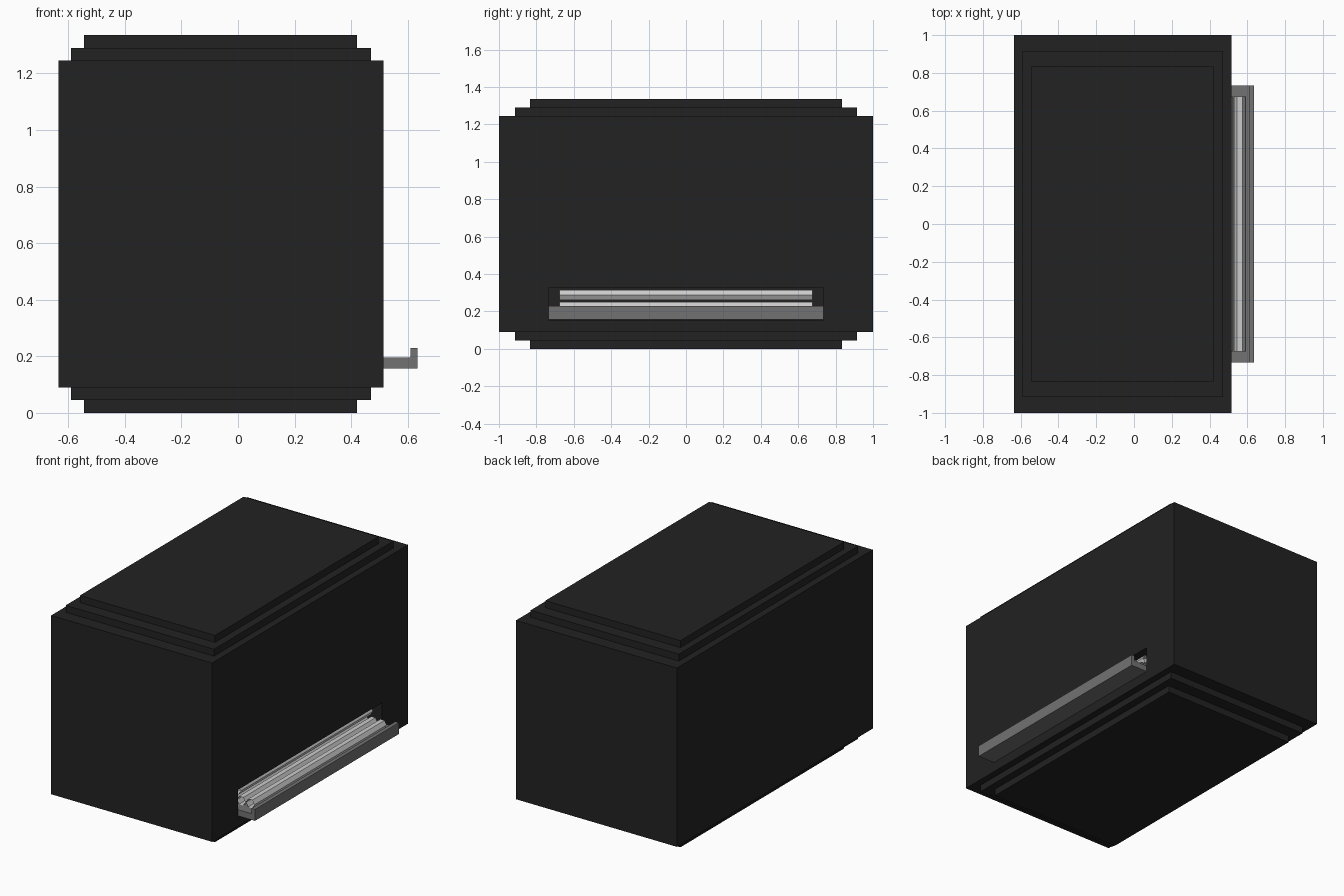
import bpy, bmesh, math

if "Cube" in bpy.data.objects:
    bpy.data.objects.remove(bpy.data.objects["Cube"])


def material(name, rgb):
    m = bpy.data.materials.new(name)
    m.diffuse_color = (*rgb, 1)
    m.use_nodes = True
    m.node_tree.nodes["Principled BSDF"].inputs["Base Color"].default_value = m.diffuse_color
    return m


BLACK = material("black_card", (0.016, 0.016, 0.016))
GREY = material("grey_tray", (0.17, 0.17, 0.17))
WHITE = material("white_straw", (0.6, 0.6, 0.6))


def make_object(name, bm, mat):
    bmesh.ops.recalc_face_normals(bm, faces=bm.faces)
    me = bpy.data.meshes.new(name)
    bm.to_mesh(me)
    bm.free()
    me.materials.append(mat)
    ob = bpy.data.objects.new(name, me)
    bpy.context.collection.objects.link(ob)
    return ob


def extrude_y(name, profile, half, mat, caps=True):
    """Sweep an x/z profile along y from -half to half."""
    bm = bmesh.new()
    a = [bm.verts.new((x, -half, z)) for x, z in profile]
    b = [bm.verts.new((x, half, z)) for x, z in profile]
    n = len(profile)
    for i in range(n):
        j = (i + 1) % n
        bm.faces.new((a[i], a[j], b[j], b[i]))
    if caps:
        bm.faces.new(a)
        bm.faces.new(b[::-1])
    return make_object(name, bm, mat)


def box(name, x0, x1, half, z0, z1, mat):
    return extrude_y(name, [(x0, z0), (x1, z0), (x1, z1), (x0, z1)], half, mat)


# Main box with the dispensing slot cut into its right side
body = box("box_body", -0.635, 0.515, 1.0, 0.09, 1.245, BLACK)
cutter = box("slot_cutter", 0.2, 0.6, 0.735, 0.155, 0.325, BLACK)
cutter.hide_render = True
cutter.hide_set(True)
cut = body.modifiers.new("slot", "BOOLEAN")
cut.operation = "DIFFERENCE"
cut.solver = "EXACT"
cut.object = cutter
bpy.context.view_layer.objects.active = body
body.select_set(True)
bpy.ops.object.modifier_apply(modifier="slot")
bpy.data.objects.remove(cutter)

# Stepped plates on the top and bottom
for side, z_in, z_mid, z_out in (("bottom", 0.09, 0.045, 0.0),
                                 ("top", 1.245, 1.29, 1.335)):
    box(side + "_wide_step", -0.59, 0.47, 0.915,
        min(z_in, z_mid), max(z_in, z_mid), BLACK)
    box(side + "_narrow_step", -0.545, 0.42, 0.835,
        min(z_mid, z_out), max(z_mid, z_out), BLACK)

# Catch tray with a raised front lip, running back into the slot
extrude_y("tray", [(0.25, 0.156), (0.635, 0.156), (0.635, 0.23),
                   (0.61, 0.23), (0.61, 0.196), (0.25, 0.196)], 0.734, GREY)

# Open hexagonal straws, stacked in two nested rows
R = 0.03
rows = [(0.225, [0.56, 0.495, 0.43, 0.365]), (0.288, [0.462, 0.397, 0.332])]
for z, xs in rows:
    for x in xs:
        ring = [(x + R * math.cos(k * math.pi / 3),
                 z + R * math.sin(k * math.pi / 3)) for k in range(6)]
        extrude_y("straw", ring, 0.675, WHITE, caps=False)
